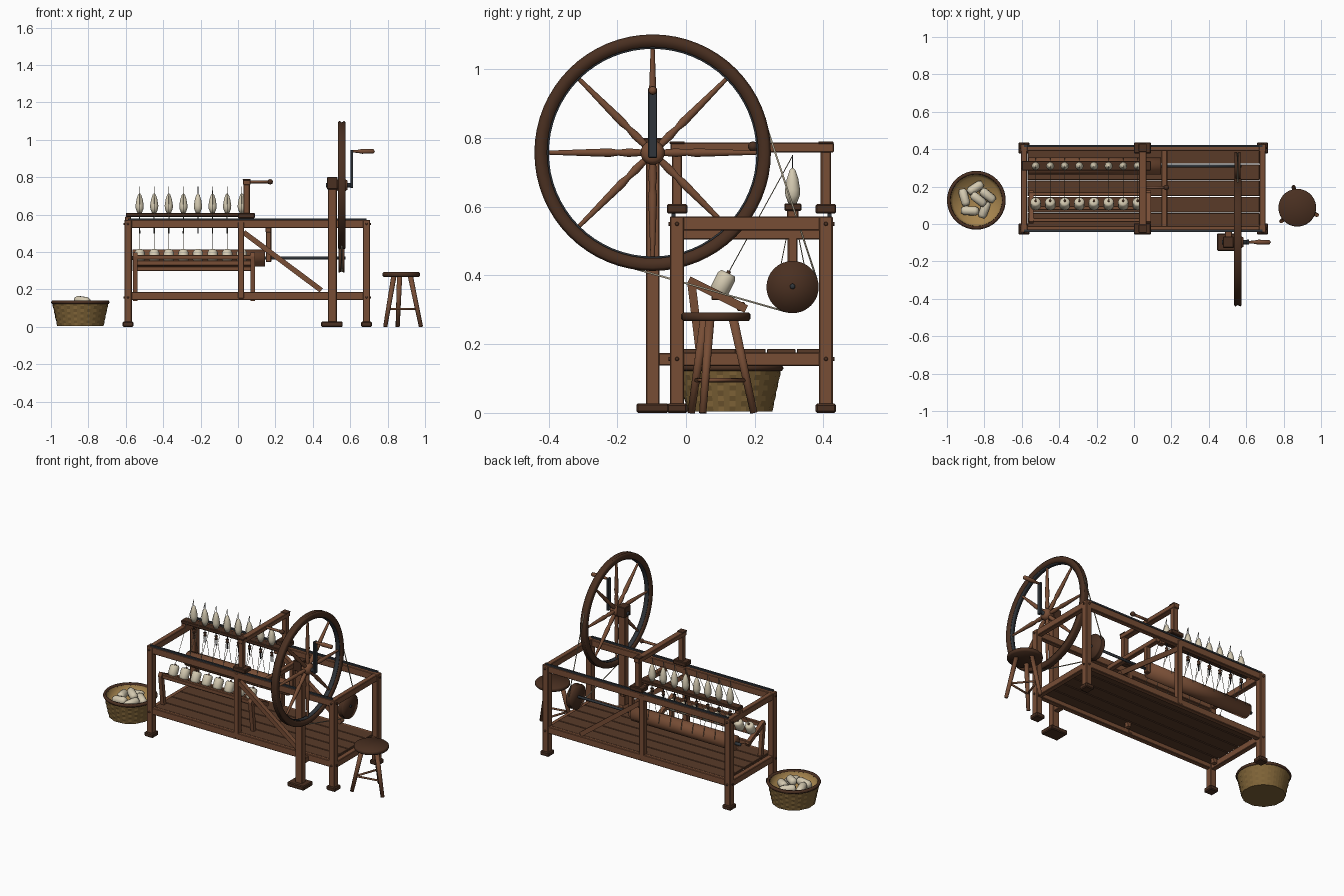
import bpy, bmesh, math
from mathutils import Vector, Matrix

if "Cube" in bpy.data.objects:
    bpy.data.objects.remove(bpy.data.objects["Cube"])


def mat(name, r, g, b):
    m = bpy.data.materials.new(name)
    m.diffuse_color = (r, g, b, 1)
    m.use_nodes = True
    m.node_tree.nodes["Principled BSDF"].inputs["Base Color"].default_value = m.diffuse_color
    return m


WOOD = mat("oak wood", .185, .075, .036)
DARK = mat("dark wood", .068, .029, .015)
PLANK = mat("plank wood", .10, .043, .022)
METAL = mat("iron", .03, .036, .043)
CREAM = mat("cotton", .66, .59, .44)
CORD = mat("cord", .40, .35, .25)
WICKER = mat("wicker", .21, .125, .038)
STRAW = mat("straw lining", .38, .23, .075)


def finish(name, bm, m):
    bmesh.ops.recalc_face_normals(bm, faces=bm.faces)
    me = bpy.data.meshes.new(name)
    bm.to_mesh(me)
    bm.free()
    me.materials.append(m)
    ob = bpy.data.objects.new(name, me)
    bpy.context.collection.objects.link(ob)
    return ob


def span(name, x0, x1, y0, y1, z0, z1, m, bevel=.003):
    """Box between two corners, with slightly eased edges."""
    bm = bmesh.new()
    mx = Matrix.Translation(((x0 + x1) / 2, (y0 + y1) / 2, (z0 + z1) / 2)) @ \
        Matrix.Diagonal((x1 - x0, y1 - y0, z1 - z0, 1))
    bmesh.ops.create_cube(bm, size=1, matrix=mx)
    if bevel:
        bmesh.ops.bevel(bm, geom=bm.edges[:], offset=bevel, segments=1, affect='EDGES')
    return finish(name, bm, m)


def beam(name, a, b, w, m, side=(1, 0, 0)):
    """Square timber running from a to b."""
    a, b = Vector(a), Vector(b)
    d = (b - a).normalized()
    s = Vector(side)
    t = d.cross(s).normalized()
    rot = Matrix((s, t, d)).transposed().to_4x4()
    bm = bmesh.new()
    bmesh.ops.create_cube(bm, size=1, matrix=Matrix.Translation((a + b) / 2) @ rot @
                          Matrix.Diagonal((w, w, (b - a).length, 1)))
    return finish(name, bm, m)


def lathe(name, prof, o, axis, m, n=16, closed=False):
    """Turn a (radius, height) profile round an axis through o."""
    bm = bmesh.new()
    q = Vector((0, 0, 1)).rotation_difference(Vector(axis))
    rings = []
    for r, h in prof:
        k = 1 if r == 0 else n
        rings.append([bm.verts.new(Vector(o) + q @ Vector((
            r * math.cos(2 * math.pi * i / n), r * math.sin(2 * math.pi * i / n), h))) for i in range(k)])
    for A, B in list(zip(rings, rings[1:])) + ([(rings[-1], rings[0])] if closed else []):
        for i in range(n):
            j = (i + 1) % n
            vs = [A[i % len(A)], A[j % len(A)], B[j % len(B)], B[i % len(B)]]
            bm.faces.new(list(dict.fromkeys(vs)))
    for f in bm.faces:
        f.smooth = True
    for e in bm.edges:
        e.smooth = len(e.link_faces) == 2 and e.calc_face_angle(0) < math.radians(35)
    return finish(name, bm, m)


def rod(name, a, b, r, m, r2=None, n=10):
    a, b = Vector(a), Vector(b)
    L = (b - a).length
    return lathe(name, [(0, 0), (r, 0), (r if r2 is None else r2, L), (0, L)], a, (b - a) / L, m, n)


# Main frame: posts, feet, rails, pegs
XL, XR, YF, YB = -.588, .687, -.026, .407
for x in (XL, XR):
    for y in (YF, YB):
        span("corner_post", x - .02, x + .02, y - .02, y + .02, .02, .572, WOOD)
        span("post_foot", x - .03, x + .03, y - .03, y + .03, 0, .027, DARK, .005)
        for z in (.157, .55):
            rod("peg_across", (x, y - .025, z), (x, y + .025, z), .006, DARK, n=8)
            rod("peg_along", (x - .025, y, z), (x + .025, y, z), .006, DARK, n=8)
    for z, h in ((.156, .02), (.551, .02)):
        span("end_rail", x - .016, x + .016, YF, YB, z - h, z + h, WOOD)
for y, s in ((YF, -1), (YB, 1)):
    span("lower_side_rail", XL, XR, y - .016, y + .016, .143, .185, WOOD)
    span("upper_side_rail", XL, XR, y - .016, y + .016, .527, .57, WOOD)
    span("iron_track", XL, XR, y + s * .01 - .006, y + s * .01 + .006, .57, .58, METAL, 0)
    span("middle_post", -.001, .033, y - .017, y + .017, .15, .56, WOOD)
    beam("diagonal_brace", (.03, y, .505), (.445, y, .195), .028, WOOD, (0, 1, 0))

# Floor planks
for i in range(5):
    y = -.026 + i * .0866
    span("floor_plank", -.57, .67, y + .002, y + .0846, .17, .186, PLANK, .002)

# Sliding arch with grip
for y in (YF, YB):
    span("arch_foot", 0, .09, y - .03, y + .03, .58, .607, DARK, .004)
    span("arch_post", .03, .063, y - .015, y + .015, .6, .765, WOOD)
span("arch_crossbar", .027, .066, -.045, .43, .758, .787, WOOD)
for y in (YF, YB):
    span("arch_cap", .025, .068, y - .022, y + .022, .782, .79, DARK, .002)
rod("grip_bar", (.06, .195, .775), (.17, .195, .775), .008, WOOD)
lathe("grip_knob", [(0, -.015), (.01, -.012), (.015, 0), (.01, .012), (0, .015)],
      (.172, .195, .775), (1, 0, 0), DARK, 12)

# Spindle rail with its rests
span("spindle_rail", -.6, .09, .286, .336, .588, .609, DARK)
for x in (XL, .06):
    span("spindle_rail_rest", x - .016, x + .016, .294, .328, .565, .59, WOOD)

# Drum, its hanger and drive shaft
lathe("drum", [(0, -.565), (.045, -.565), (.045, .145), (0, .145)], (0, .31, .368), (1, 0, 0), WOOD, 24)
span("drum_cross_beam", .148, .178, YF, YB, .505, .535, WOOD)
span("drum_hanger", .15, .178, .296, .324, .345, .51, WOOD)
rod("drum_end_shaft", (-.6, .31, .368), (-.56, .31, .368), .01, METAL)
rod("drive_shaft", (.14, .31, .368), (.575, .31, .368), .008, METAL)
lathe("drive_pulley", [(0, -.017), (.076, -.017), (.076, -.01), (.07, 0), (.076, .01), (.076, .017), (0, .017)],
      (.553, .31, .366), (1, 0, 0), DARK, 32)

# Creel: sloping bobbin rack
for x in (-.55, .08):
    beam("creel_slope", (x, .008, .386), (x, .175, .302), .024, WOOD)
    beam("creel_leg", (x, .016, .376), (x, .045, .14), .024, WOOD)
for y, z in ((.022, .372), (.085, .341), (.16, .31)):
    span("creel_rail", -.565, .09, y - .011, y + .011, z - .013, z + .013, WOOD)

# Eight spindles, bobbins, yarns and bands
up = Vector((0, .45, .893))
for i in range(8):
    x = -.526 + i * .078
    rod("spindle", (x, .31, .5), (x, .31, .75), .0035, METAL, .0015, 8)
    lathe("spindle_whorl", [(0, .54), (.011, .54), (.007, .55), (.011, .56), (0, .56)], (x, .31, 0), (0, 0, 1), DARK, 10)
    lathe("cotton_cop", [(0, .608), (.012, .609), (.021, .632), (.022, .648), (.017, .68), (.009, .705), (0, .715)],
          (x, .31, 0), (0, 0, 1), CREAM, 12)
    c = Vector((x, .108, .377))
    lathe("bobbin", [(0, -.033), (.022, -.033), (.028, -.022), (.028, .022), (.022, .033), (0, .033)],
          c, up, CREAM, 12)
    rod("bobbin_pin", c - up * .045, c + up * .04, .006, DARK, n=8)
    rod("yarn", (x, .31, .748), c + up * .036, .0014, CORD, n=5)
    for s in (-1, 1):
        rod("drive_band", (x, .31 + s * .01, .55), (x, .31 + s * .045, .375), .0014, CORD, n=5)

# Wheel stand
WY, WZ, WX = -.097, .757, .555
span("wheel_post", .482, .528, WY - .02, WY + .02, .02, .76, WOOD)
span("wheel_post_foot", .444, .56, WY - .047, WY + .047, 0, .028, DARK, .005)
span("wheel_bearing", .476, .532, WY - .03, WY + .03, .735, .8, DARK)
span("stand_tie", .487, .523, WY, YF, .138, .174, WOOD)

# Great wheel
X = (1, 0, 0)
lathe("wheel_rim", [(.307, -.018), (.335, -.021), (.344, -.013), (.336, 0), (.344, .013), (.335, .021), (.307, .018)],
      (WX, WY, WZ), X, DARK, 64, True)
lathe("wheel_hoop", [(.302, -.012), (.31, -.012), (.31, .012), (.302, .012)], (WX, WY, WZ), X, METAL, 64, True)
lathe("wheel_hub", [(0, -.03), (.024, -.03), (.035, -.015), (.035, .015), (.024, .03), (0, .03)],
      (WX, WY, WZ), X, WOOD, 20)
for k in range(8):
    a = k * math.pi / 4
    lathe("wheel_spoke", [(.009, .02), (.013, .07), (.009, .1), (.013, .125), (.011, .18), (.006, .31)],
          (WX, WY, WZ), (0, math.cos(a), math.sin(a)), WOOD, 10)
rod("wheel_axle", (.47, WY, WZ), (.612, WY, WZ), .012, METAL, n=12)
span("crank_arm", .602, .616, WY - .013, WY + .013, .742, .945, METAL, .002)
lathe("crank_handle", [(0, 0), (.007, 0), (.008, .025), (.013, .05), (.012, .11), (0, .118)],
      (.614, WY, .938), X, WOOD, 12)

# Drive belt: the two outer tangents between wheel and pulley
d = Vector((.31 - WY, .366 - WZ))
ang = math.atan2(d.y, d.x)
off = math.acos((.338 - .073) / d.length)
for s in (-1, 1):
    u = Vector((0, math.cos(ang + s * off), math.sin(ang + s * off)))
    rod("drive_belt", Vector((WX, WY, WZ)) + u * .339, Vector((WX, .31, .366)) + u * .074, .003, CORD, n=6)

# Stool
SX, SY = .873, .087
lathe("stool_seat", [(0, .267), (.095, .267), (.101, .274), (.101, .286), (.095, .292), (0, .292)],
      (SX, SY, 0), (0, 0, 1), DARK, 28)


def leg_at(deg, z):
    r = .112 - .06 * z / .27
    return Vector((SX + r * math.cos(math.radians(deg)), SY + r * math.sin(math.radians(deg)), z))


for a in (100, 220, 340):
    rod("stool_leg", leg_at(a, 0), leg_at(a, .272), .011, WOOD, .014)
    rod("stool_stretcher", leg_at(a, .095), leg_at(a + 120, .095), .006, WOOD, n=8)

# Basket: woven wall made of alternately bulging cells
BX, BY, N, ROWS = -.843, .127, 48, 9
bm = bmesh.new()
grid = []
for j in range(ROWS):
    t = j / (ROWS - 1)
    ring = []
    for i in range(N):
        r = .122 + .026 * t + (.003 if (i // 2 + j) % 2 else 0)
        a = 2 * math.pi * i / N
        ring.append(bm.verts.new((BX + r * math.cos(a), BY + r * math.sin(a), .004 + .122 * t)))
    grid.append(ring)
for A, B in zip(grid, grid[1:]):
    for i in range(N):
        bm.faces.new((A[i], A[(i + 1) % N], B[(i + 1) % N], B[i]))
bm.faces.new(grid[0])
finish("basket_wall", bm, WICKER)
lathe("basket_lining", [(0, .085), (.125, .085), (.138, .13)], (BX, BY, 0), (0, 0, 1), STRAW, 32)
lathe("basket_rim", [(.137, .125), (.152, .122), (.157, .13), (.152, .14), (.14, .14)],
      (BX, BY, 0), (0, 0, 1), DARK, 40, True)
for k in range(6):
    a = k * 2 * math.pi / 5 + .4
    R, z = (.066, .11) if k < 5 else (.012, .138)
    c = Vector((BX + R * math.cos(a), BY + R * math.sin(a), z))
    lathe("loose_bobbin", [(0, -.046), (.016, -.046), (.024, -.03), (.024, .03), (.016, .046), (0, .046)],
          c, Vector((-math.sin(a + .5), math.cos(a + .5), .12)).normalized(), CREAM, 12)
